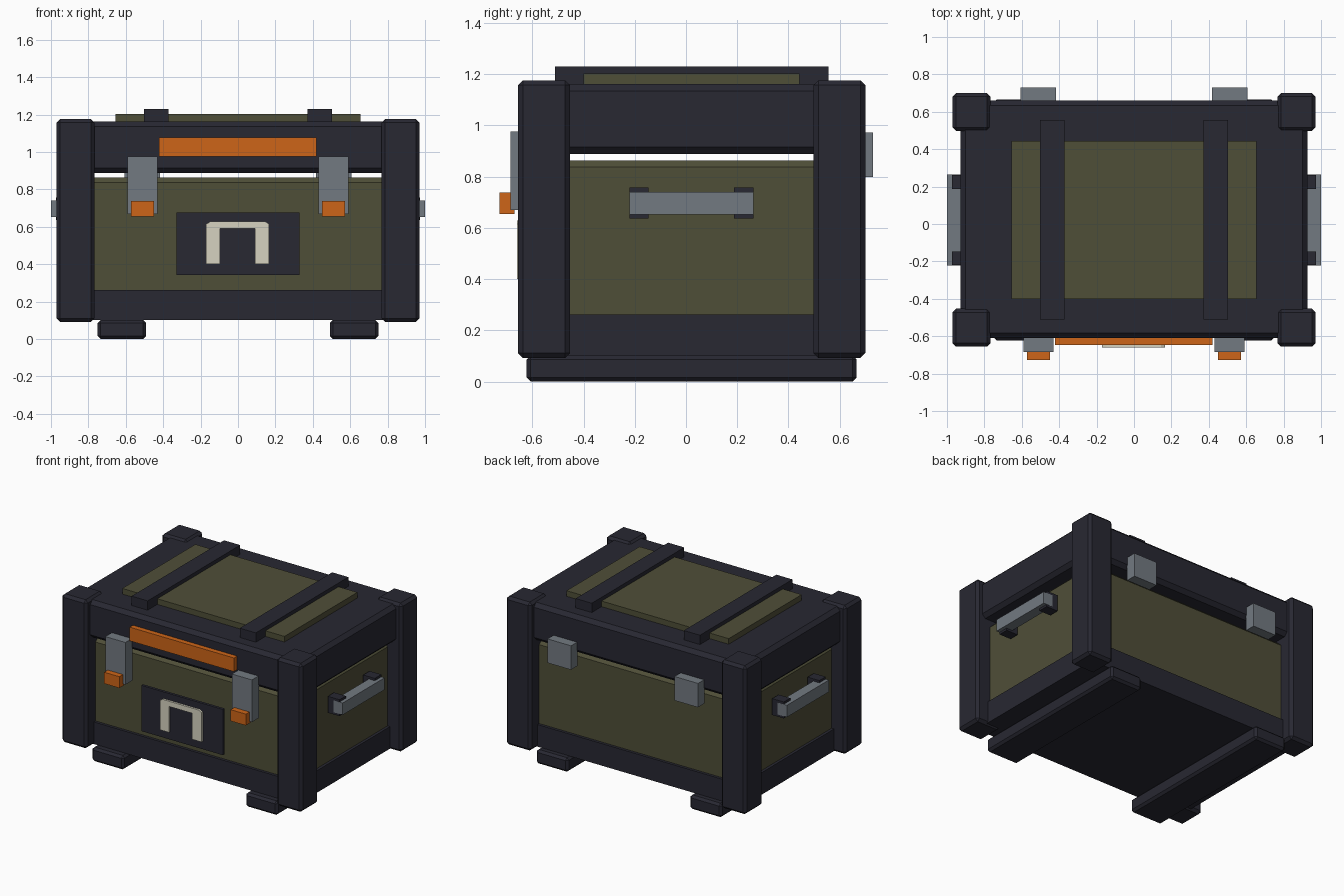
import bpy
import bmesh

cube = bpy.data.objects.get("Cube")
if cube:
    bpy.data.objects.remove(cube, do_unlink=True)


def make_material(name, rgb):
    mat = bpy.data.materials.new(name)
    mat.use_nodes = True
    mat.diffuse_color = (*rgb, 1)
    bsdf = mat.node_tree.nodes["Principled BSDF"]
    bsdf.inputs["Base Color"].default_value = (*rgb, 1)
    bsdf.inputs["Roughness"].default_value = 0.7
    return mat


DARK = make_material("dark_metal", (0.021, 0.021, 0.032))
OLIVE = make_material("olive_panel", (0.078, 0.077, 0.039))
STEEL = make_material("grey_steel", (0.17, 0.193, 0.22))
ORANGE = make_material("orange_paint", (0.61, 0.13, 0.009))
BONE = make_material("pale_marking", (0.67, 0.65, 0.53))

MID_Y = 0.025  # depth centre of the crate shell


def add_object(name, bm, mat):
    mesh = bpy.data.meshes.new(name)
    bmesh.ops.recalc_face_normals(bm, faces=bm.faces)
    bm.to_mesh(mesh)
    bm.free()
    mesh.materials.append(mat)
    obj = bpy.data.objects.new(name, mesh)
    bpy.context.collection.objects.link(obj)
    return obj


def box(name, mat, xs, ys, zs, bevel=0):
    """Box spanning the given (min, max) ranges, with optional chamfer."""
    bm = bmesh.new()
    bmesh.ops.create_cube(bm, size=1)
    for v in bm.verts:
        v.co = [r[0] if c < 0 else r[1] for c, r in zip(v.co, (xs, ys, zs))]
    obj = add_object(name, bm, mat)
    if bevel:
        mod = obj.modifiers.new("chamfer", "BEVEL")
        mod.width = bevel
        mod.segments = 1
    return obj


def pair(name, mat, xs, ys, zs, bevel=0):
    """The same box on the left (+x) and mirrored on the right (-x)."""
    box("left_" + name, mat, xs, ys, zs, bevel)
    box("right_" + name, mat, (-xs[1], -xs[0]), ys, zs, bevel)


def around(half):
    return (MID_Y - half, MID_Y + half)


# Shell: body, base trim and lid
box("body", OLIVE, (-0.86, 0.86), around(0.573), (0.105, 0.863), 0.025)
box("base_trim", DARK, (-0.88, 0.88), around(0.593), (0.101, 0.262))
box("lid", DARK, (-0.928, 0.928), around(0.635), (0.888, 1.162), 0.027)

# Corner posts
pair("front_post", DARK, (0.767, 0.97), (-0.656, -0.453), (0.092, 1.176), 0.019)
pair("back_post", DARK, (0.767, 0.97), (0.498, 0.7), (0.092, 1.176), 0.019)

# Skids underneath
pair("skid", DARK, (0.491, 0.75), (-0.622, 0.666), (0, 0.102), 0.016)

# Lid panel and straps
box("lid_panel", OLIVE, (-0.655, 0.655), (-0.4, 0.443), (1.15, 1.203))
pair("lid_strap", DARK, (0.372, 0.502), (-0.511, 0.556), (1.15, 1.23))

# Front latches, tabs and orange bar
pair("latch", STEEL, (0.43, 0.592), (-0.685, -0.606), (0.669, 0.977))
pair("latch_tab", ORANGE, (0.45, 0.572), (-0.727, -0.67), (0.655, 0.738))
box("front_bar", ORANGE, (-0.422, 0.42), (-0.647, -0.6), (0.977, 1.077))

# Back hinges
pair("hinge", STEEL, (0.418, 0.608), (0.655, 0.73), (0.798, 0.973))

# Front plaque
box("plaque", DARK, (-0.33, 0.33), (-0.645, -0.625), (0.342, 0.676))

# Raised arch marking on the plaque
outline = [(-0.17, 0.4), (-0.17, 0.615), (-0.148, 0.628), (0.145, 0.628),
           (0.167, 0.615), (0.167, 0.4), (0.092, 0.4), (0.092, 0.59),
           (-0.097, 0.59), (-0.097, 0.4)]
bm = bmesh.new()
face = bm.faces.new([bm.verts.new((x, -0.643, z)) for x, z in outline])
ext = bmesh.ops.extrude_face_region(bm, geom=[face])
moved = [g for g in ext["geom"] if isinstance(g, bmesh.types.BMVert)]
bmesh.ops.translate(bm, verts=moved, vec=(0, -0.017, 0))
add_object("arch_marking", bm, BONE)

# Side carrying handles with brackets
pair("handle_bar", STEEL, (0.925, 1.0), (-0.221, 0.264), (0.653, 0.74))
pair("front_bracket", DARK, (0.88, 0.974), (-0.22, -0.147), (0.637, 0.757))
pair("back_bracket", DARK, (0.88, 0.974), (0.188, 0.263), (0.637, 0.757))
